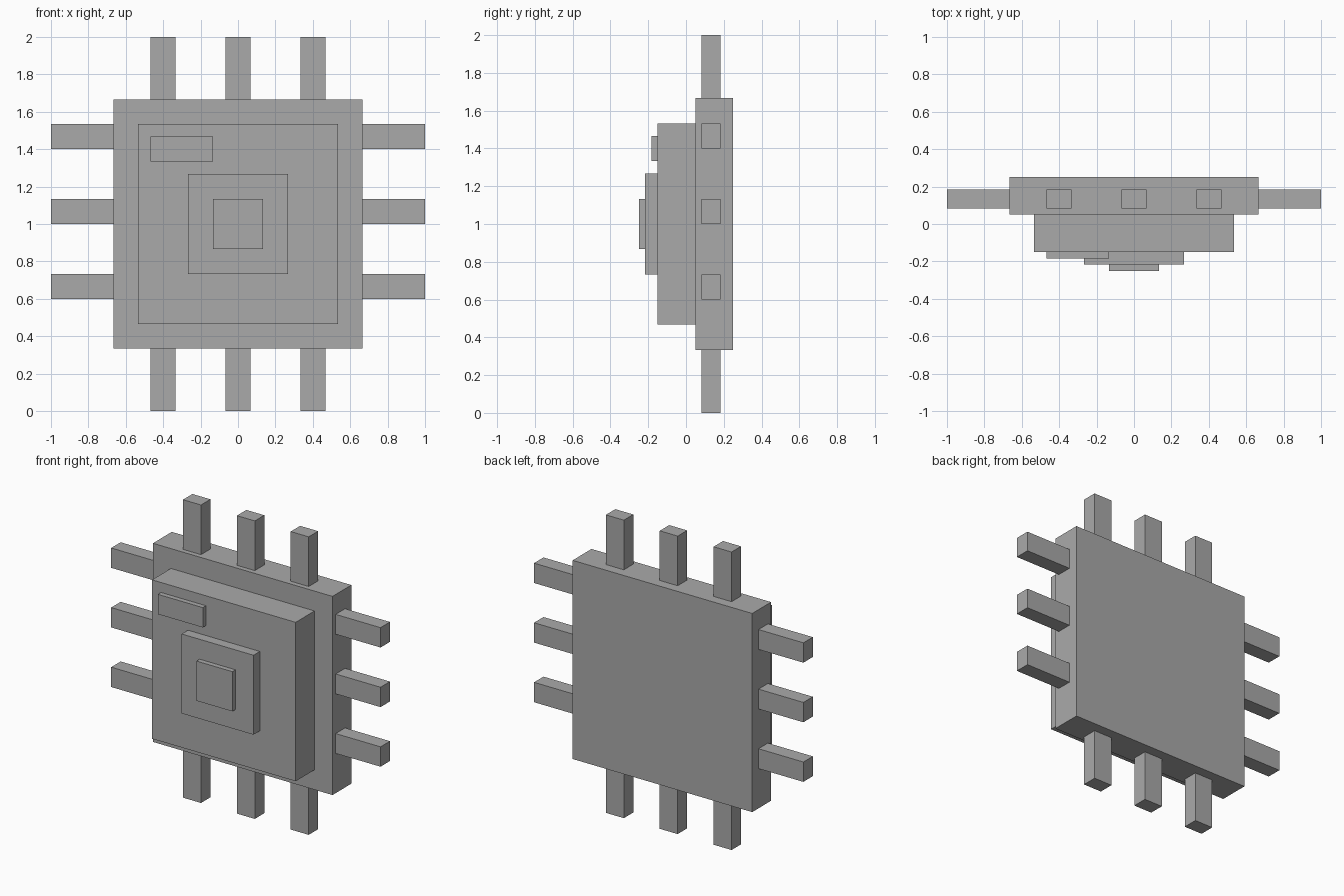
import bpy

if "Cube" in bpy.data.objects:
    bpy.data.objects.remove(bpy.data.objects["Cube"])

U = 1 / 15  # model grid step

grey = bpy.data.materials.new("plain grey")
grey.diffuse_color = (0.4, 0.4, 0.4, 1)
grey.use_nodes = True
grey.node_tree.nodes["Principled BSDF"].inputs["Base Color"].default_value = grey.diffuse_color


def box(name, x, y, z):
    """Box from (min, max) ranges given in grid steps."""
    ranges = (x, y, z)
    bpy.ops.mesh.primitive_cube_add(size=1)
    ob = bpy.context.object
    ob.name = ob.data.name = name
    centre = [(a + b) / 2 * U for a, b in ranges]
    size = [(b - a) * U for a, b in ranges]
    for v in ob.data.vertices:
        v.co = [centre[i] + v.co[i] * size[i] for i in range(3)]
    ob.data.materials.append(grey)
    return ob


# Stacked chip layers, back to front
box("base_plate", (-10, 10), (0.75, 3.75), (5, 25))
box("chip_body", (-8, 8), (-2.25, 0.75), (7, 23))
box("raised_core", (-4, 4), (-3.25, -2.25), (11, 19))
box("core_cap", (-2, 2), (-3.75, -3.25), (13, 17))
box("corner_plate", (-7, -2), (-2.75, -2.25), (20, 22))

# Connector pins on all four edges
PIN_Y = (1.25, 2.75)
for i, x in enumerate((-7, -1, 5), 1):
    box(f"top_pin_{i}", (x, x + 2), PIN_Y, (25, 30))
    box(f"bottom_pin_{i}", (x, x + 2), PIN_Y, (0, 5))
for i, z in enumerate((9, 15, 21), 1):
    box(f"left_pin_{i}", (-15, -10), PIN_Y, (z, z + 2))
    box(f"right_pin_{i}", (10, 15), PIN_Y, (z, z + 2))
